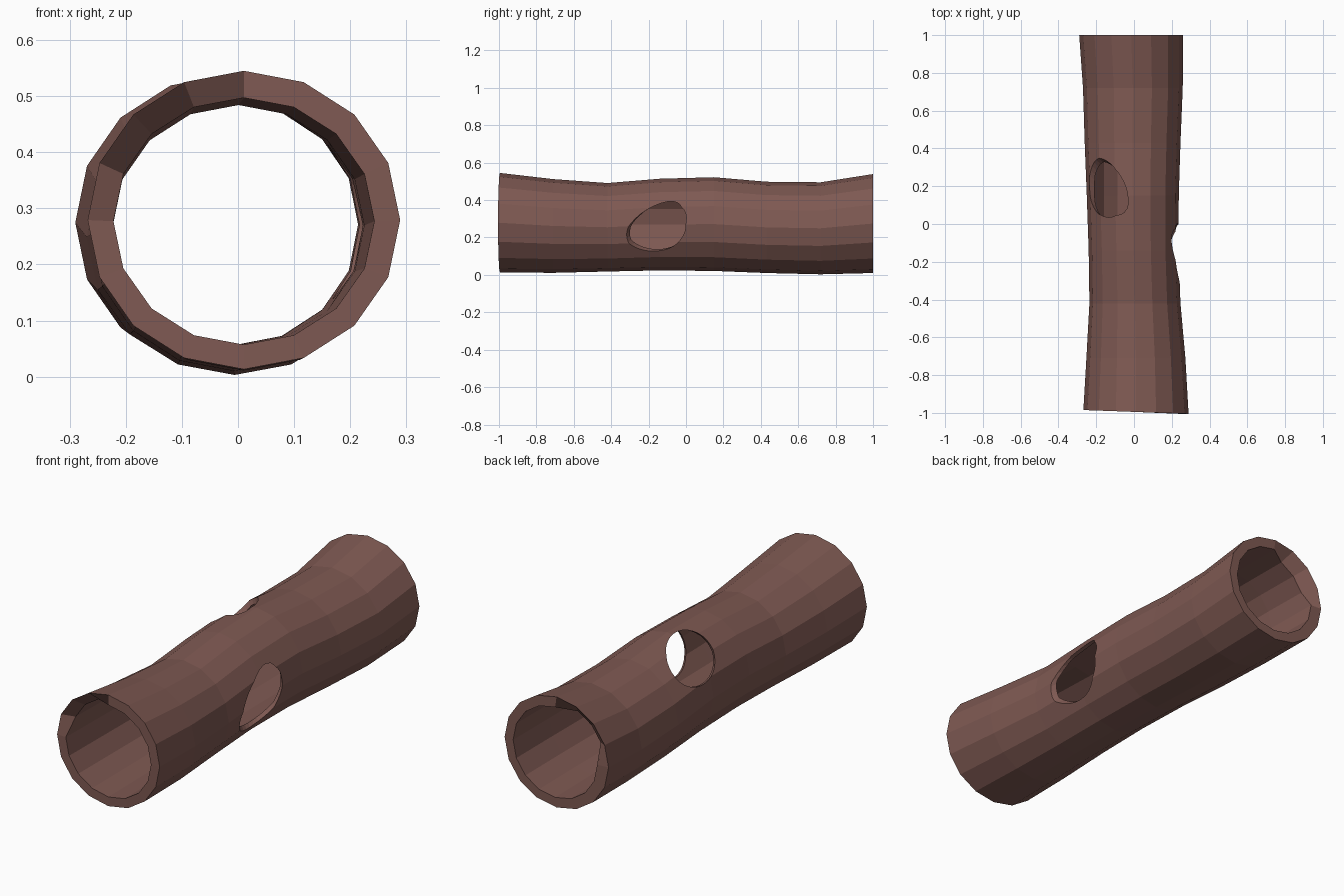
import bpy, bmesh, math
from mathutils import Vector

if "Cube" in bpy.data.objects:
    bpy.data.objects.remove(bpy.data.objects["Cube"])

SIDES = 16

# cross-section extents: y, left x, right x, bottom z, top z
OUTER = [
    (-0.99, -0.268, 0.289, 0.013, 0.545),
    (-0.71, -0.252, 0.272, 0.011, 0.512),
    (-0.42, -0.236, 0.246, 0.018, 0.491),
    (-0.14, -0.240, 0.236, 0.024, 0.514),
    (0.15, -0.250, 0.237, 0.021, 0.522),
    (0.43, -0.261, 0.246, 0.010, 0.498),
    (0.72, -0.270, 0.258, 0.003, 0.495),
    (0.99, -0.290, 0.260, 0.010, 0.539),
]
INNER = [
    (-0.99, -0.222, 0.243, 0.057, 0.497),
    (-0.42, -0.223, 0.225, 0.055, 0.484),
    (0.15, -0.223, 0.214, 0.056, 0.486),
    (0.72, -0.223, 0.217, 0.056, 0.485),
    (0.99, -0.230, 0.215, 0.056, 0.488),
]


def ring(bm, section, lean=0.0, notch=0.0):
    y, xl, xr, zb, zt = section
    verts = []
    for i in range(SIDES):
        a = math.tau * i / SIDES
        dy = lean * math.cos(a)
        if SIDES // 4 < i < SIDES // 2:      # upper left rim slopes inward
            dy += notch
        verts.append(bm.verts.new(((xl + xr) / 2 + (xr - xl) / 2 * math.cos(a), y + dy,
                                   (zb + zt) / 2 + (zt - zb) / 2 * math.sin(a))))
    return verts


def bridge(bm, a, b):
    for i in range(SIDES):
        j = (i + 1) % SIDES
        bm.faces.new((a[i], a[j], b[j], b[i]))


# hollow log: outer bark out, inner bore back, joined by end rims
bm = bmesh.new()
rings = []
for n, s in enumerate(OUTER):
    rings.append(ring(bm, s, lean=-0.01 if n == 0 else 0.0))
for n, s in enumerate(reversed(INNER)):
    end = {0: -0.05, len(INNER) - 1: 0.05}.get(n, 0.0)
    rings.append(ring(bm, s, lean=-0.01 if end > 0 else 0.0, notch=end))
for a, b in zip(rings, rings[1:] + rings[:1]):
    bridge(bm, a, b)
for v in bm.verts:                           # full two-unit length
    v.co.y *= 1 / 0.995 if v.co.y < -0.9 else 1 / 0.99 if v.co.y > 0.9 else 1
bmesh.ops.recalc_face_normals(bm, faces=bm.faces)
mesh = bpy.data.meshes.new("hollow_log")
bm.to_mesh(mesh)
bm.free()
log = bpy.data.objects.new("hollow_log", mesh)
bpy.context.collection.objects.link(log)

bark = bpy.data.materials.new("bark")
bark.diffuse_color = (0.21, 0.1, 0.085, 1)
bark.use_nodes = True
bark.node_tree.nodes["Principled BSDF"].inputs["Base Color"].default_value = bark.diffuse_color
mesh.materials.append(bark)

# one slanted bore makes both side holes
p, q = Vector((-0.16, 0.19, 0.45)), Vector((0.24, -0.165, 0.235))
axis = q - p
bpy.ops.mesh.primitive_cylinder_add(vertices=32, radius=0.12, depth=1.3, location=(p + q) / 2,
                                    rotation=axis.to_track_quat('Z', 'Y').to_euler())
cutter = bpy.context.object
cutter.name = "hole_cutter"
cutter.hide_render = True
cutter.data.materials.append(bark)

cut = log.modifiers.new("holes", 'BOOLEAN')
cut.operation = 'DIFFERENCE'
cut.solver = 'EXACT'
cut.object = cutter
bpy.context.view_layer.objects.active = log
bpy.ops.object.modifier_apply(modifier=cut.name)
bpy.data.objects.remove(cutter)
